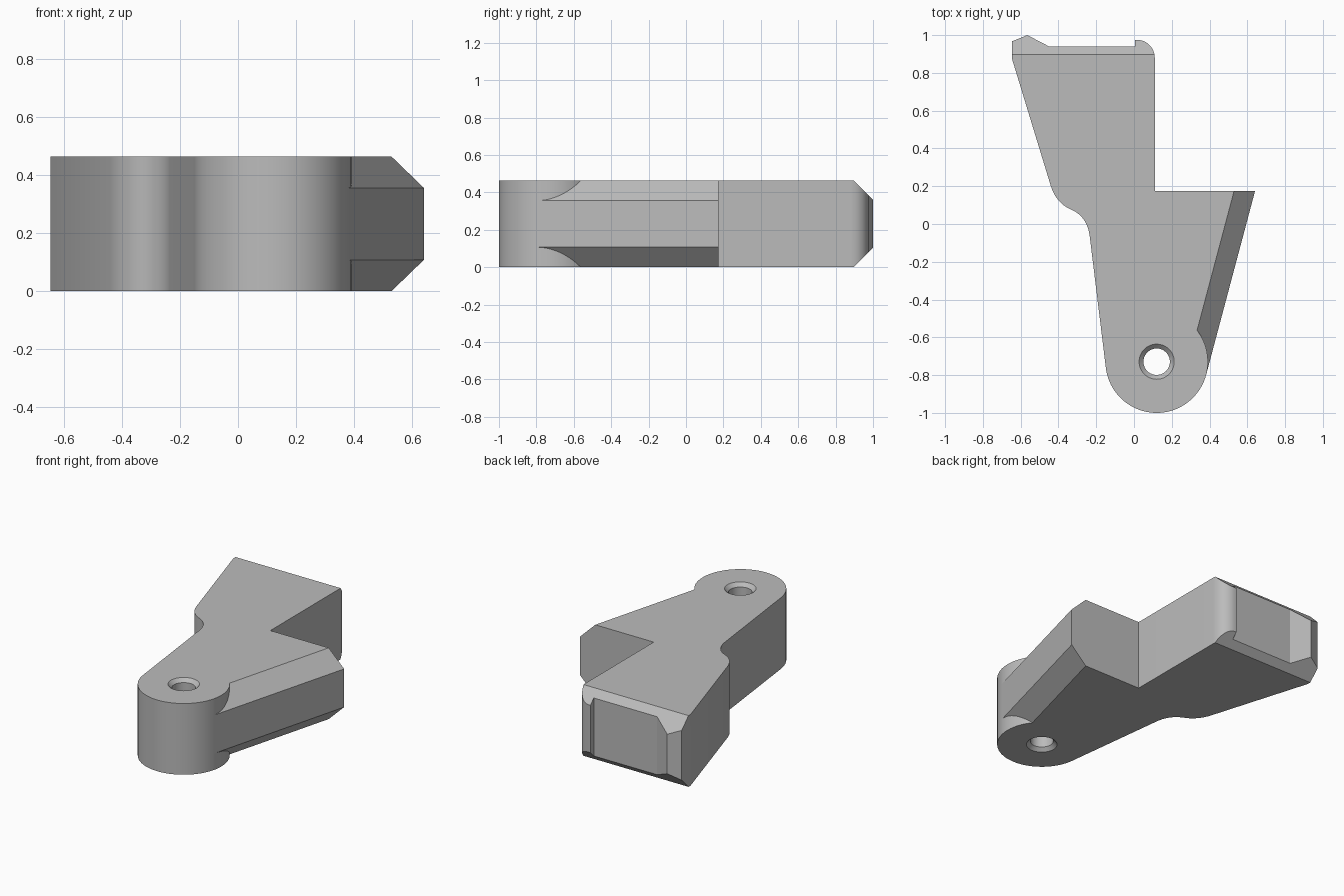
import bpy, bmesh
from math import cos, sin, pi, atan2
from mathutils import Vector

cube = bpy.data.objects.get("Cube")
if cube:
    bpy.data.objects.remove(cube, do_unlink=True)

H = 0.463                          # plate thickness
HUB, R = Vector((0.12, -0.729)), 0.271
ARM_TIP = Vector((0.641, 0.175))

grey = bpy.data.materials.new("plain grey")
grey.use_nodes = True
grey.diffuse_color = (0.5, 0.5, 0.5, 1)
grey.node_tree.nodes["Principled BSDF"].inputs["Base Color"].default_value = (0.5, 0.5, 0.5, 1)


def loft(name, rings):
    """Closed solid through rings of equal point count."""
    bm = bmesh.new()
    rows = [[bm.verts.new(p) for p in ring] for ring in rings]
    n = len(rows[0])
    for a, b in zip(rows, rows[1:]):
        for i in range(n):
            j = (i + 1) % n
            bm.faces.new((a[i], a[j], b[j], b[i]))
    bm.faces.new(rows[0][::-1])
    bm.faces.new(rows[-1])
    bmesh.ops.recalc_face_normals(bm, faces=bm.faces)
    mesh = bpy.data.meshes.new(name)
    bm.to_mesh(mesh)
    bm.free()
    mesh.materials.append(grey)
    ob = bpy.data.objects.new(name, mesh)
    bpy.context.collection.objects.link(ob)
    return ob


def arc(center, r, a0, a1, n):
    return [(center[0] + r * cos(a0 + (a1 - a0) * i / n),
             center[1] + r * sin(a0 + (a1 - a0) * i / n)) for i in range(n + 1)]


def bend(a, c, b, n=10):
    a, c, b = Vector(a), Vector(c), Vector(b)
    return [tuple(a.lerp(c, i / n).lerp(c.lerp(b, i / n), i / n)) for i in range(n + 1)]


def turned(name, steps, n=64):
    """Solid of revolution about the hub axis from (radius, z) steps."""
    return loft(name, [[(x, y, z) for x, y in arc(HUB, r, 0, 2 * pi, n)[:-1]] for r, z in steps])


def cut(target, cutter):
    mod = target.modifiers.new("cut", 'BOOLEAN')
    mod.operation, mod.solver, mod.object = 'DIFFERENCE', 'EXACT', cutter
    bpy.context.view_layer.objects.active = target
    bpy.ops.object.modifier_apply(modifier=mod.name)


def drop(ob):
    bpy.data.objects.remove(ob, do_unlink=True)


def wedge(start, end, out, size, top):
    """Triangular bar that bevels one long edge at 45 degrees."""
    m = 0.05
    section = [(-size - m, H + m), (m, H - size - m), (m, H + m)]
    return loft("bevel_cutter", [[(p.x + out.x * o, p.y + out.y * o, z if top else H - z)
                                  for o, z in section] for p in (start, end)])


# Outline: hub arc, arm, back end with shallow recess, waist
to_hub = HUB - ARM_TIP
tilt = atan2(0.25, 0.955)          # lean of the arm's outer edge
left_a, right_a = pi + 0.12, 2 * pi - tilt
outline = arc(HUB, R, left_a, right_a, 40)
outline += [tuple(ARM_TIP), (0.11, 0.175)]
outline += arc((0.015, 0.88), 0.095, 0, pi / 2, 12)
outline += [(0.005, 0.975), (0.005, 0.94), (-0.45, 0.94), (-0.565, 1.0),
            (-0.646, 0.967), (-0.646, 0.875)]
outline += bend((-0.44, 0.2), (-0.41, 0.108), (-0.33, 0.075))
outline += bend((-0.33, 0.075), (-0.25, 0.04), (-0.235, -0.06))[1:]
body = loft("bracket_body", [[(x, y, z) for x, y in outline] for z in (0, H)])

# Bevels on the arm edge (stopping at the round hub) and on the back end
out = Vector((cos(tilt), -sin(tilt)))
along = Vector((sin(tilt), cos(tilt)))
hub_keep = turned("hub_keep", [(R, -0.2), (R, H + 0.2)], 160)
for top in (True, False):
    arm = wedge(HUB + out * R, ARM_TIP + along * 0.1, out, 0.107, top)
    cut(arm, hub_keep)
    cut(body, arm)
    back = wedge(Vector((-0.8, 1)), Vector((0.3, 1)), Vector((0, 1)), 0.103, top)
    cut(body, back)
    drop(arm)
    drop(back)
drop(hub_keep)

# Pivot hole with countersunk rims
hole = turned("hole_cutter", [(0.117, -0.024), (0.07, 0.023), (0.07, H - 0.023), (0.117, H + 0.024)])
cut(body, hole)
drop(hole)

bpy.ops.object.select_all(action='DESELECT')
body.select_set(True)
bpy.context.view_layer.objects.active = body
bpy.ops.object.shade_smooth_by_angle(angle=0.45)
